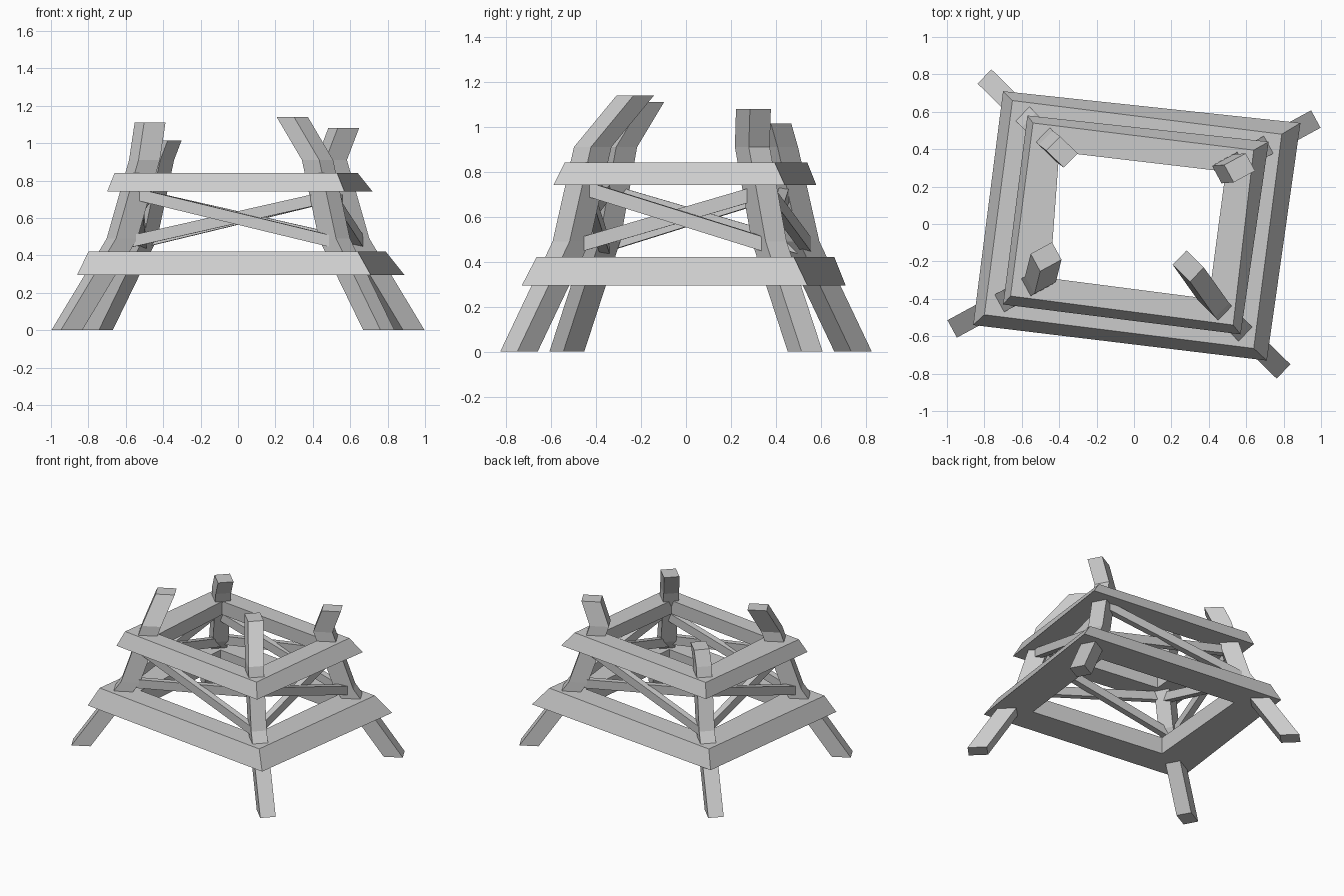
import bpy, bmesh
from mathutils import Vector

if "Cube" in bpy.data.objects:
    bpy.data.objects.remove(bpy.data.objects["Cube"])


def make_object(name, bm):
    bmesh.ops.recalc_face_normals(bm, faces=bm.faces)
    mesh = bpy.data.meshes.new(name)
    bm.to_mesh(mesh)
    bm.free()
    obj = bpy.data.objects.new(name, mesh)
    bpy.context.collection.objects.link(obj)
    return obj


def bridge(bm, a, b):
    for i in range(len(a)):
        j = (i + 1) % len(a)
        bm.faces.new((a[i], a[j], b[j], b[i]))


# Four-sided frame of boards, mitred at the corners, outer wall leaning in
def frame(name, z0, z1, outer_low, outer_top, inner):
    bm = bmesh.new()
    loops = [[bm.verts.new((x, y, z)) for x, y in pts]
             for pts, z in ((outer_low, z0), (outer_top, z1), (inner, z1), (inner, z0))]
    for i in range(4):
        bridge(bm, loops[i], loops[(i + 1) % 4])
    make_object(name, bm)


# Bent post: one level rectangle repeated along a path
def post(name, path, direction, half_depth=0.065, half_width=0.053):
    d = Vector((*direction, 0)).normalized()
    s = Vector((-d.y, d.x, 0))
    bm = bmesh.new()
    rings = [[bm.verts.new(Vector(p) + d * half_depth * a + s * half_width * b)
              for a, b in ((-1, -1), (1, -1), (1, 1), (-1, 1))] for p in path]
    for lo, hi in zip(rings, rings[1:]):
        bridge(bm, lo, hi)
    bm.faces.new(rings[0])
    bm.faces.new(rings[-1])
    make_object(name, bm)


# Straight brace between two points
def brace(name, a, b, offset, thick=0.045, height=0.062):
    along = (b - a).normalized()
    out = Vector((along.y, -along.x, 0)).normalized()
    up = out.cross(along).normalized()
    bm = bmesh.new()
    ends = [[bm.verts.new(p + out * (offset + thick / 2 * u) + up * height / 2 * v)
             for u, v in ((-1, -1), (1, -1), (1, 1), (-1, 1))] for p in (a, b)]
    bridge(bm, *ends)
    for e in ends:
        bm.faces.new(e)
    make_object(name, bm)


# Frames
frame("lower_frame", 0.295, 0.42,
      [(-0.86, -0.54), (0.71, -0.73), (0.89, 0.54), (-0.70, 0.71)],
      [(-0.80, -0.485), (0.64, -0.665), (0.79, 0.48), (-0.65, 0.66)],
      [(-0.55, -0.36), (0.48, -0.49), (0.58, 0.35), (-0.48, 0.48)])
frame("upper_frame", 0.74, 0.84,
      [(-0.70, -0.43), (0.57, -0.59), (0.72, 0.44), (-0.57, 0.58)],
      [(-0.66, -0.385), (0.53, -0.54), (0.64, 0.395), (-0.54, 0.54)],
      [(-0.45, -0.29), (0.40, -0.40), (0.49, 0.28), (-0.40, 0.385)])

# Legs, in order around the base: foot, knee, shoulder, tip
legs = {
    "front_left": [(-0.915, -0.53, 0), (-0.62, -0.37, 0.49), (-0.50, -0.295, 0.91), (-0.47, -0.175, 1.11)],
    "front_right": [(0.753, -0.743, 0), (0.515, -0.51, 0.49), (0.425, -0.415, 0.91), (0.29, -0.225, 1.14)],
    "back_right": [(0.915, 0.53, 0), (0.62, 0.37, 0.49), (0.50, 0.295, 0.91), (0.565, 0.30, 1.08)],
    "back_left": [(-0.753, 0.743, 0), (-0.515, 0.51, 0.49), (-0.425, 0.415, 0.91), (-0.385, 0.385, 1.015)],
}
for name, path in legs.items():
    inward = Vector((path[1][0] - path[0][0], path[1][1] - path[0][1]))
    post(name + "_leg", path, inward)


# Crossed braces on each side
def on_leg(path, z):
    p = [Vector(v) for v in path]
    for a, b in zip(p, p[1:]):
        if z <= b.z:
            return a.lerp(b, (z - a.z) / (b.z - a.z))


paths = list(legs.values())
for i, side in enumerate(("front", "right", "back", "left")):
    a, b = paths[i], paths[(i + 1) % 4]
    brace(side + "_rising_brace", on_leg(a, 0.46), on_leg(b, 0.71), -0.02)
    brace(side + "_falling_brace", on_leg(a, 0.73), on_leg(b, 0.47), 0.02)
